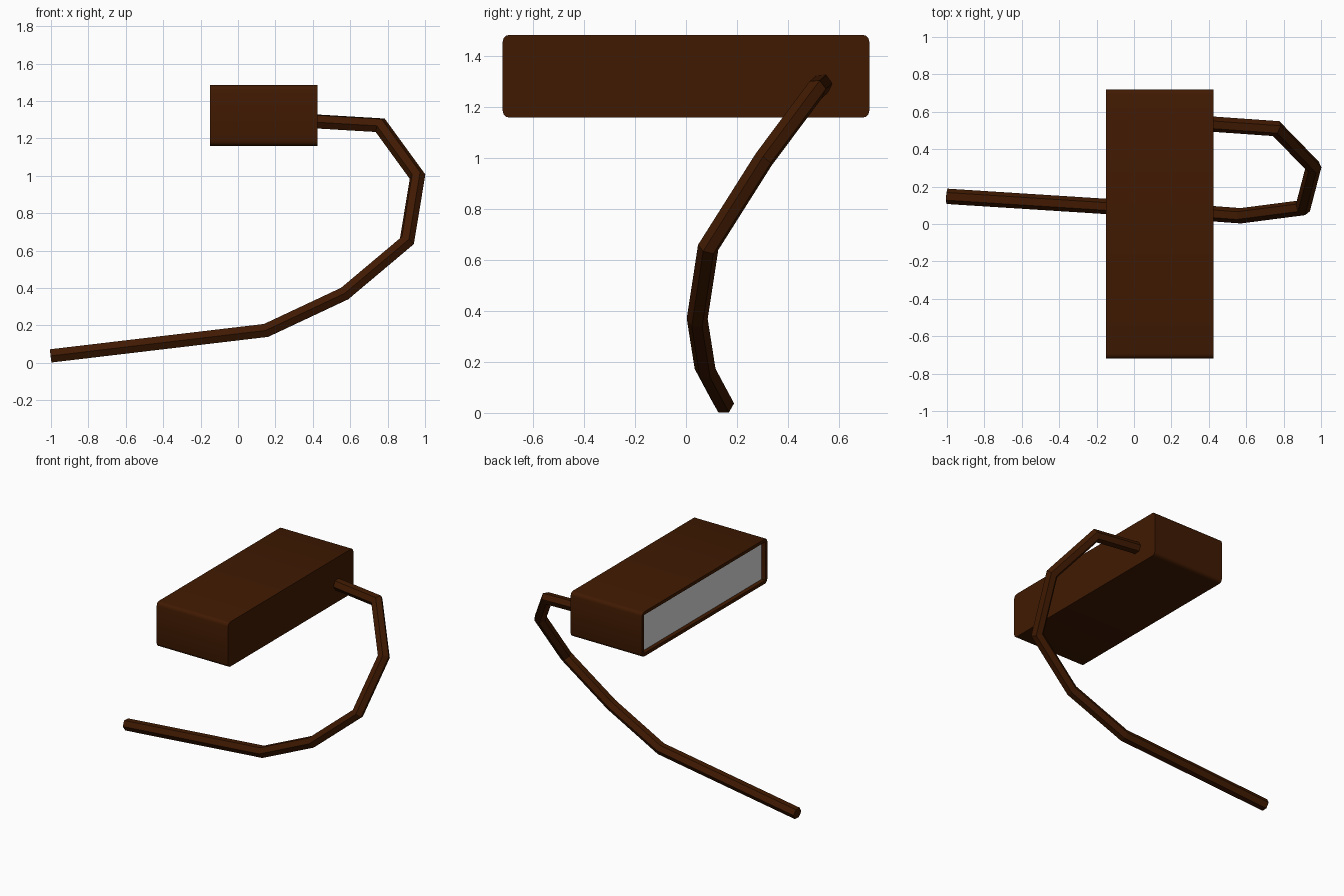
import bpy, bmesh, math
from mathutils import Vector, Matrix

if "Cube" in bpy.data.objects:
    bpy.data.objects.remove(bpy.data.objects["Cube"])


def material(name, rgb):
    m = bpy.data.materials.new(name)
    m.diffuse_color = (*rgb, 1)
    m.use_nodes = True
    m.node_tree.nodes["Principled BSDF"].inputs["Base Color"].default_value = m.diffuse_color
    return m


brown = material("dark brown", (0.051, 0.010, 0.0005))
grey = material("panel light grey", (0.72, 0.72, 0.72))


def make_object(name, bm, mats):
    bmesh.ops.recalc_face_normals(bm, faces=bm.faces)
    me = bpy.data.meshes.new(name)
    bm.to_mesh(me)
    bm.free()
    ob = bpy.data.objects.new(name, me)
    bpy.context.collection.objects.link(ob)
    for m in mats:
        me.materials.append(m)
    return ob


# Housing: long box with rounded edges along x and a recessed panel on the left
X0, X1, Z0, Z1, HALF_Y = -0.15, 0.424, 1.16, 1.485, 0.72
bm = bmesh.new()
bmesh.ops.create_cube(bm, size=1, matrix=Matrix.Translation(((X0 + X1) / 2, 0, (Z0 + Z1) / 2))
                      @ Matrix.Diagonal((X1 - X0, 2 * HALF_Y, Z1 - Z0, 1)))
long_edges = [e for e in bm.edges if abs(e.verts[0].co.x - e.verts[1].co.x) > 0.1]
bmesh.ops.bevel(bm, geom=long_edges, offset=0.026, segments=3, profile=0.5, affect='EDGES')
bm.normal_update()
front = min(bm.faces, key=lambda f: f.calc_center_median().x)
bmesh.ops.inset_individual(bm, faces=[front], thickness=0.023)
floor = bmesh.ops.extrude_discrete_faces(bm, faces=[front])["faces"][0]
bmesh.ops.translate(bm, vec=(0.03, 0, 0), verts=floor.verts)
floor.material_index = 1
bmesh.ops.remove_doubles(bm, verts=bm.verts, dist=1e-5)
housing = make_object("housing", bm, [brown, grey])
bpy.context.view_layer.objects.active = housing
housing.select_set(True)
bpy.ops.object.shade_smooth_by_angle(angle=math.radians(35))

# Cable: six-sided tube with mitred bends
path = [Vector(p) for p in [
    (-1.0, 0.148, 0.037), (0.15, 0.075, 0.173), (0.57, 0.044, 0.37), (0.903, 0.087, 0.65),
    (0.96, 0.305, 0.995), (0.76, 0.51, 1.27), (0.39, 0.536, 1.292)]]
R, SIDES = 0.041, 6
dirs = [(b - a).normalized() for a, b in zip(path, path[1:])]
side = Vector((0, 1, 0))
side = (side - dirs[0] * side.dot(dirs[0])).normalized()
up = dirs[0].cross(side)
points = [path[0] + R * (math.cos(a) * side + math.sin(a) * up)
          for a in (2 * math.pi * i / SIDES for i in range(SIDES))]
bm = bmesh.new()
rings = [[bm.verts.new(p) for p in points]]
for i in range(1, len(path)):
    d = dirs[i - 1]
    n = d + dirs[i] if i < len(dirs) else d
    # slide the ring along the segment onto the mitre plane
    points = [p + d * ((path[i] - p).dot(n) / d.dot(n)) for p in points]
    rings.append([bm.verts.new(p) for p in points])
for a, b in zip(rings, rings[1:]):
    for k in range(SIDES):
        j = (k + 1) % SIDES
        bm.faces.new((a[k], a[j], b[j], b[k]))
bm.faces.new(rings[0])
bm.faces.new(rings[-1])
make_object("cable", bm, [brown])
